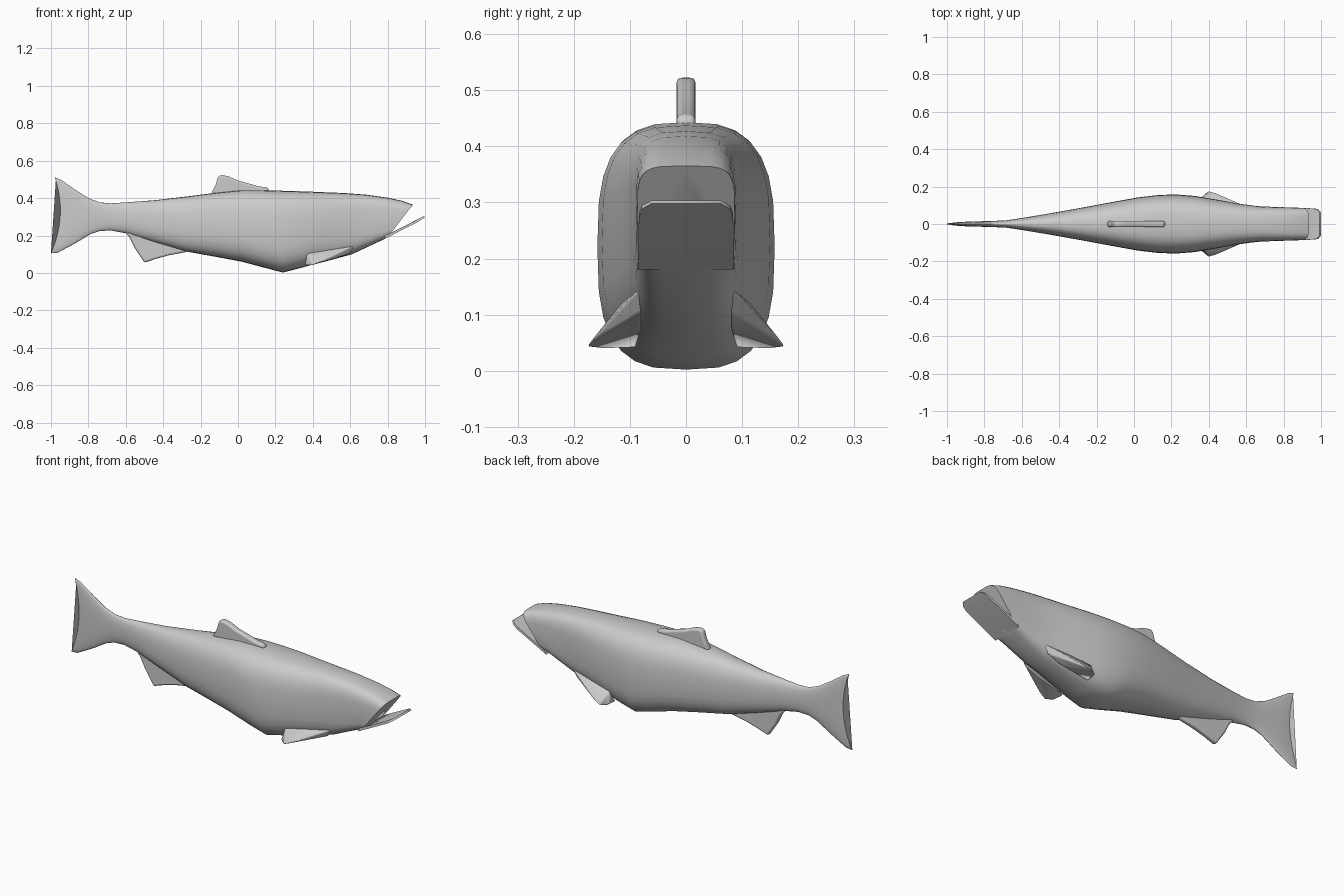
import bpy, bmesh, math
from mathutils import Vector

if "Cube" in bpy.data.objects:
    bpy.data.objects.remove(bpy.data.objects["Cube"])


def finish(name, bm, angle=40, bevel=0):
    bmesh.ops.recalc_face_normals(bm, faces=bm.faces)
    me = bpy.data.meshes.new(name)
    bm.to_mesh(me)
    bm.free()
    ob = bpy.data.objects.new(name, me)
    bpy.context.collection.objects.link(ob)
    if bevel:
        b = ob.modifiers.new("Bevel", 'BEVEL')
        b.width = bevel
        b.segments = 3
        b.limit_method = 'ANGLE'
    bpy.ops.object.select_all(action='DESELECT')
    ob.select_set(True)
    bpy.context.view_layer.objects.active = ob
    bpy.ops.object.shade_smooth_by_angle(angle=math.radians(angle))
    return ob


def spow(v, p):
    return math.copysign(abs(v) ** p, v)


def loft(name, sections, n=28):
    # each section: bottom x, bottom z, top x, top z, half width, squareness, bow
    bm = bmesh.new()
    rings = []
    for xb, zb, xt, zt, w, e, bow in sections:
        ring = []
        for i in range(n):
            a = 2 * math.pi * i / n
            s, c = spow(math.sin(a), 2 / e), spow(math.cos(a), 2 / e)
            t = (s + 1) / 2
            x = xb + (xt - xb) * t + bow * (1 - s * s)
            ring.append(bm.verts.new((x, w * c, zb + (zt - zb) * t)))
        rings.append(ring)
    for r, q in zip(rings, rings[1:]):
        for i in range(n):
            j = (i + 1) % n
            bm.faces.new((r[i], r[j], q[j], q[i]))
    bm.faces.new(rings[0])
    bm.faces.new(rings[-1])
    return finish(name, bm)


def plate(name, outline, half, bevel):
    # vertical fin cut from a side profile
    bm = bmesh.new()
    f = bm.faces.new([bm.verts.new((x, -half, z)) for x, z in outline])
    ext = bmesh.ops.extrude_face_region(bm, geom=[f])
    for v in ext['geom']:
        if isinstance(v, bmesh.types.BMVert):
            v.co.y = half
    return finish(name, bm, 50, bevel)


def hull(name, pts, angle, bevel=0):
    bm = bmesh.new()
    for p in pts:
        bm.verts.new(p)
    bmesh.ops.convex_hull(bm, input=bm.verts)
    return finish(name, bm, angle, bevel)


# body with tail fluke, tail to snout
loft("body", [
    (-1.00, .105, -.98, .512, .008, 2.2, .04),
    (-.965, .107, -.945, .497, .011, 2.2, .03),
    (-.87, .158, -.87, .445, .014, 2.2, .01),
    (-.79, .207, -.80, .400, .015, 2.2, 0),
    (-.74, .224, -.74, .377, .017, 2.2, 0),
    (-.68, .227, -.68, .372, .020, 2.2, 0),
    (-.60, .212, -.60, .377, .032, 2.3, 0),
    (-.45, .165, -.45, .388, .057, 2.4, 0),
    (-.28, .115, -.28, .408, .087, 2.6, 0),
    (-.13, .088, -.13, .427, .115, 2.7, 0),
    (.02, .060, .02, .443, .142, 2.8, 0),
    (.14, .028, .12, .443, .155, 2.9, 0),
    (.24, .002, .21, .440, .158, 3.0, 0),
    (.33, .025, .32, .437, .150, 3.0, 0),
    (.44, .055, .45, .432, .130, 3.0, 0),
    (.53, .078, .57, .427, .110, 3.2, 0),
    (.61, .100, .69, .418, .096, 3.6, 0),
    (.70, .142, .80, .402, .091, 4.0, 0),
    (.76, .170, .88, .385, .089, 4.2, 0),
    (.80, .190, .935, .365, .087, 4.5, 0),
])

# thin open lower jaw
hull("lower_jaw", [(x, s * y, z) for s in (-1, 1) for x, y, z in (
    (.78, .086, .180), (.79, .086, .200),
    (.96, .084, .271), (.95, .084, .280),
    (.985, .079, .288), (.975, .079, .294),
    (1.0, .062, .298), (.992, .062, .303))], 50)

# fins on the centre line
plate("dorsal_fin", [(.168, .435), (.160, .456), (.11, .463), (0, .494), (-.05, .516),
                     (-.09, .524), (-.108, .514), (-.118, .475), (-.145, .42)], .017, .011)
plate("anal_fin", [(-.61, .225), (-.58, .19), (-.55, .13), (-.52, .085), (-.50, .054),
                   (-.44, .075), (-.37, .094), (-.28, .111), (-.25, .13), (-.4, .21)], .015, .01)

# paired pectoral fins
for s, side in ((-1, "right"), (1, "left")):
    hull("pectoral_fin_" + side, [(x, s * y, z) for x, y, z in (
        (.62, .085, .145), (.60, .08, .105), (.50, .115, .120), (.37, .125, .105),
        (.36, .09, .042), (.52, .08, .075), (.36, .142, .050), (.37, .15, .040),
        (.40, .176, .043), (.43, .168, .054))], 60, .004)
